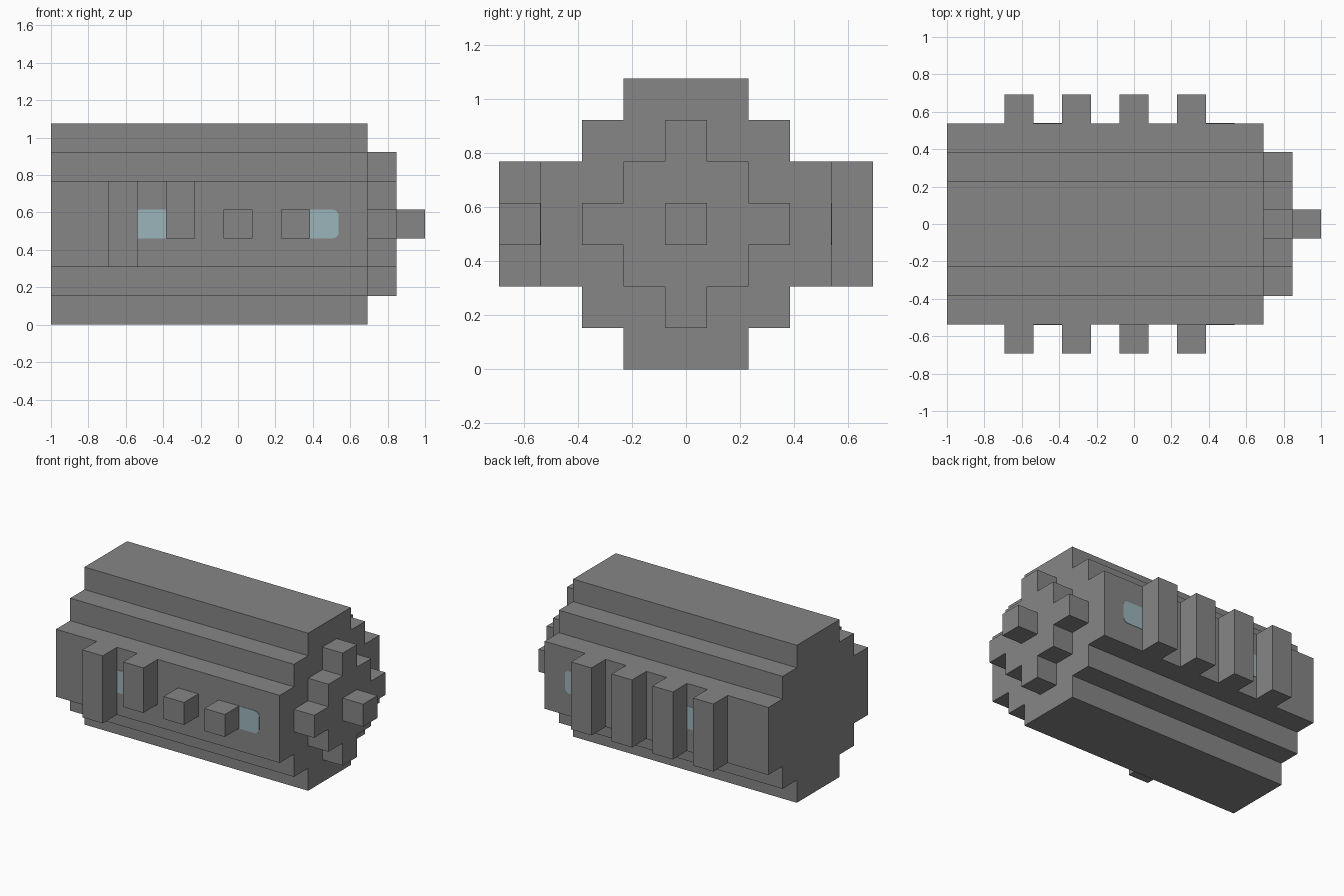
import bpy, bmesh
from mathutils import Matrix

U = 2 / 13          # one grid cell
MID = 3.5           # height of the centre line, in cells

cube = bpy.data.objects.get("Cube")
if cube:
    bpy.data.objects.remove(cube, do_unlink=True)


def material(name, color):
    m = bpy.data.materials.new(name)
    m.use_nodes = True
    m.diffuse_color = color
    m.node_tree.nodes["Principled BSDF"].inputs["Base Color"].default_value = color
    return m


GREY = material("hull grey", (0.24, 0.24, 0.24, 1))
BLUE = material("window blue", (0.33, 0.46, 0.50, 1))


def finish(name, bm, mat):
    """Scale from cells to units and link the part."""
    bmesh.ops.recalc_face_normals(bm, faces=bm.faces)
    bm.transform(Matrix.Scale(U, 4))
    mesh = bpy.data.meshes.new(name)
    bm.to_mesh(mesh)
    bm.free()
    mesh.materials.append(mat)
    obj = bpy.data.objects.new(name, mesh)
    bpy.context.collection.objects.link(obj)
    return obj


def stepped_prism(name, steps, x0, x1):
    """Extrude along x a mirrored staircase of (half width, bottom, top)."""
    side = [(w, z) for w, low, high in steps for z in (low, high)]
    outline = side + [(-w, z) for w, z in reversed(side)]
    bm = bmesh.new()
    face = bm.faces.new([bm.verts.new((x0, y, z)) for y, z in outline])
    ext = bmesh.ops.extrude_face_region(bm, geom=[face], use_keep_orig=True)
    verts = [g for g in ext["geom"] if isinstance(g, bmesh.types.BMVert)]
    bmesh.ops.translate(bm, verts=verts, vec=(x1 - x0, 0, 0))
    return finish(name, bm, GREY)


def box(name, x, y, z, mat=GREY, corner=0):
    """Box from (low, high) ranges, with optional round corners in the xz plane."""
    bm = bmesh.new()
    bmesh.ops.create_cube(bm, size=1)
    spans = (x, y, z)
    for v in bm.verts:
        v.co = [a + (b - a) * (c + 0.5) for c, (a, b) in zip(v.co, spans)]
    if corner:
        edges = [e for e in bm.edges
                 if abs(e.verts[0].co.y - e.verts[1].co.y) > 1e-4]
        bmesh.ops.bevel(bm, geom=edges, offset=corner, segments=4,
                        profile=0.5, affect="EDGES")
    return finish(name, bm, mat)


# Main hull and the stepped nose on its end
stepped_prism("hull", [(1.5, 0, 1), (2.5, 1, 2), (3.5, 2, 5), (2.5, 5, 6), (1.5, 6, 7)],
              -6.5, 4.5)
stepped_prism("nose_plate", [(0.5, 1, 2), (1.5, 2, 3), (2.5, 3, 4), (1.5, 4, 5), (0.5, 5, 6)],
              4.5, 5.5)
box("nose_tip", (5.5, 6.5), (-0.5, 0.5), (MID - 0.5, MID + 0.5))

# Ribs: full height at the back, getting shorter along the front
front_heights = [(2, 5), (3, 5), (3, 4), (3, 4)]
for i, height in enumerate(front_heights):
    x = (-4.5 + 2 * i, -3.5 + 2 * i)
    box(f"front_rib_{i + 1}", x, (-4.5, -3.5), height)
    box(f"back_rib_{i + 1}", x, (3.5, 4.5), (2, 5))

# Thin windows on both sides, partly tucked behind the ribs
for side, s in (("front", -1), ("back", 1)):
    depth = sorted((s * 3.48, s * 3.515))
    for place, x in (("right", (-4, -2)), ("left", (2, 3.5))):
        box(f"{side}_{place}_window", x, depth, (3, 4), BLUE, corner=0.22)
